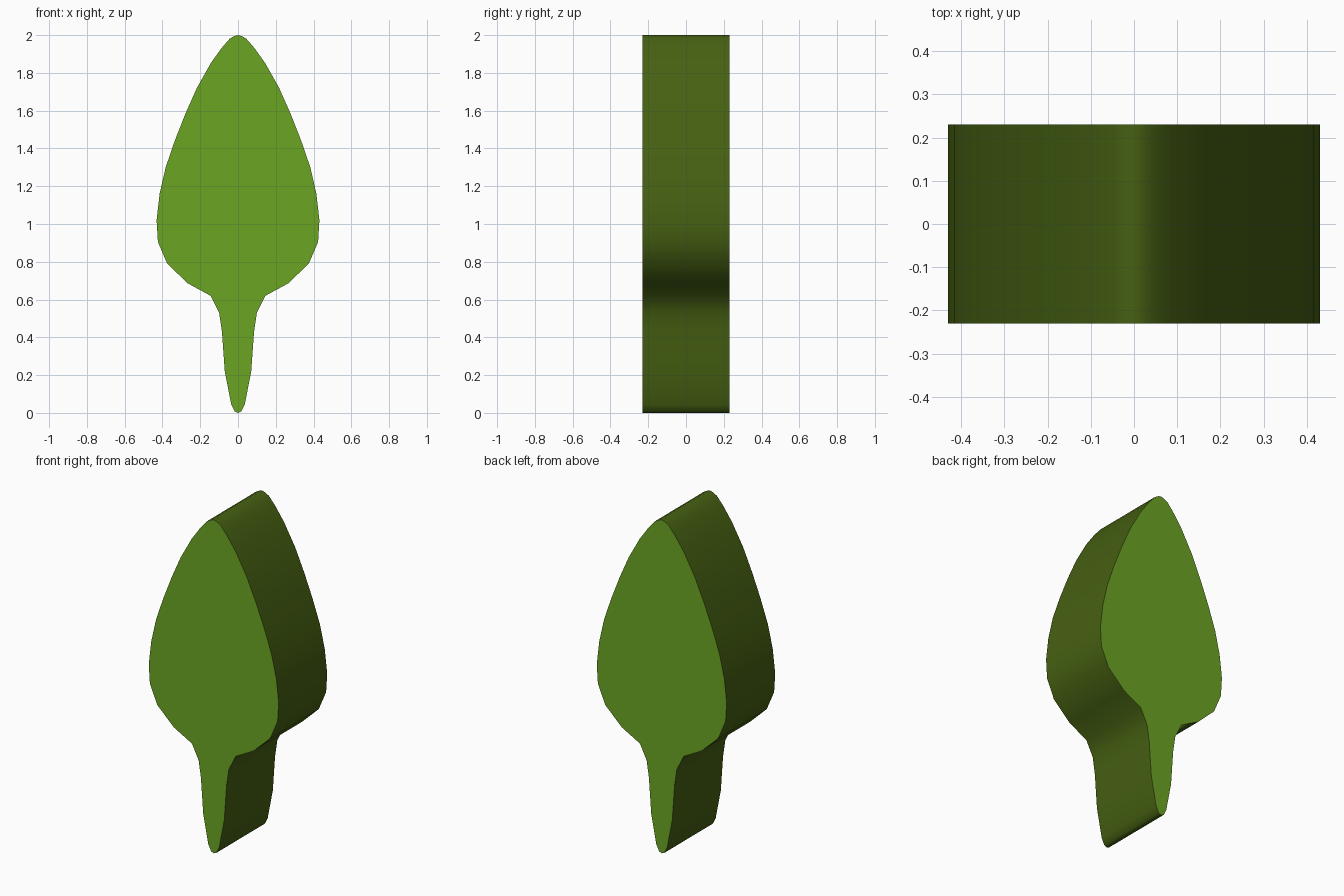
import bpy, bmesh, math

if "Cube" in bpy.data.objects:
    bpy.data.objects.remove(bpy.data.objects["Cube"])

# Right half of the leaf outline (x, z), bottom to top
half = [(0, 0), (0.018, 0.008), (0.036, 0.045), (0.07, 0.22), (0.085, 0.43),
        (0.10, 0.53), (0.145, 0.62), (0.265, 0.685), (0.375, 0.79),
        (0.424, 0.905), (0.431, 1.02), (0.415, 1.16), (0.383, 1.30),
        (0.335, 1.44), (0.28, 1.58), (0.218, 1.72), (0.145, 1.85),
        (0.088, 1.93), (0.045, 1.98), (0.02, 1.995), (0, 2.0)]
outline = half + [(-x, z) for x, z in reversed(half[1:-1])]
DEPTH = 0.46


def material(name, rgb):
    m = bpy.data.materials.new(name)
    m.diffuse_color = (*rgb, 1)
    m.use_nodes = True
    m.node_tree.nodes["Principled BSDF"].inputs["Base Color"].default_value = m.diffuse_color
    return m


# Extruded leaf solid
bm = bmesh.new()
front = bm.faces.new([bm.verts.new((x, -DEPTH / 2, z)) for x, z in outline])
ext = bmesh.ops.extrude_face_region(bm, geom=[front], use_keep_orig=True)
bmesh.ops.translate(bm, vec=(0, DEPTH, 0),
                    verts=[g for g in ext["geom"] if isinstance(g, bmesh.types.BMVert)])
bmesh.ops.recalc_face_normals(bm, faces=bm.faces)

# Light green caps, dark green rim
for f in bm.faces:
    f.material_index = 0 if abs(f.normal.y) > 0.5 else 1

mesh = bpy.data.meshes.new("leaf")
bm.to_mesh(mesh)
bm.free()
mesh.materials.append(material("leaf green", (0.147, 0.376, 0.017)))
mesh.materials.append(material("dark rim green", (0.061, 0.117, 0.006)))

leaf = bpy.data.objects.new("leaf", mesh)
bpy.context.collection.objects.link(leaf)
bpy.context.view_layer.objects.active = leaf
leaf.select_set(True)
bpy.ops.object.shade_smooth_by_angle(angle=math.radians(60))
